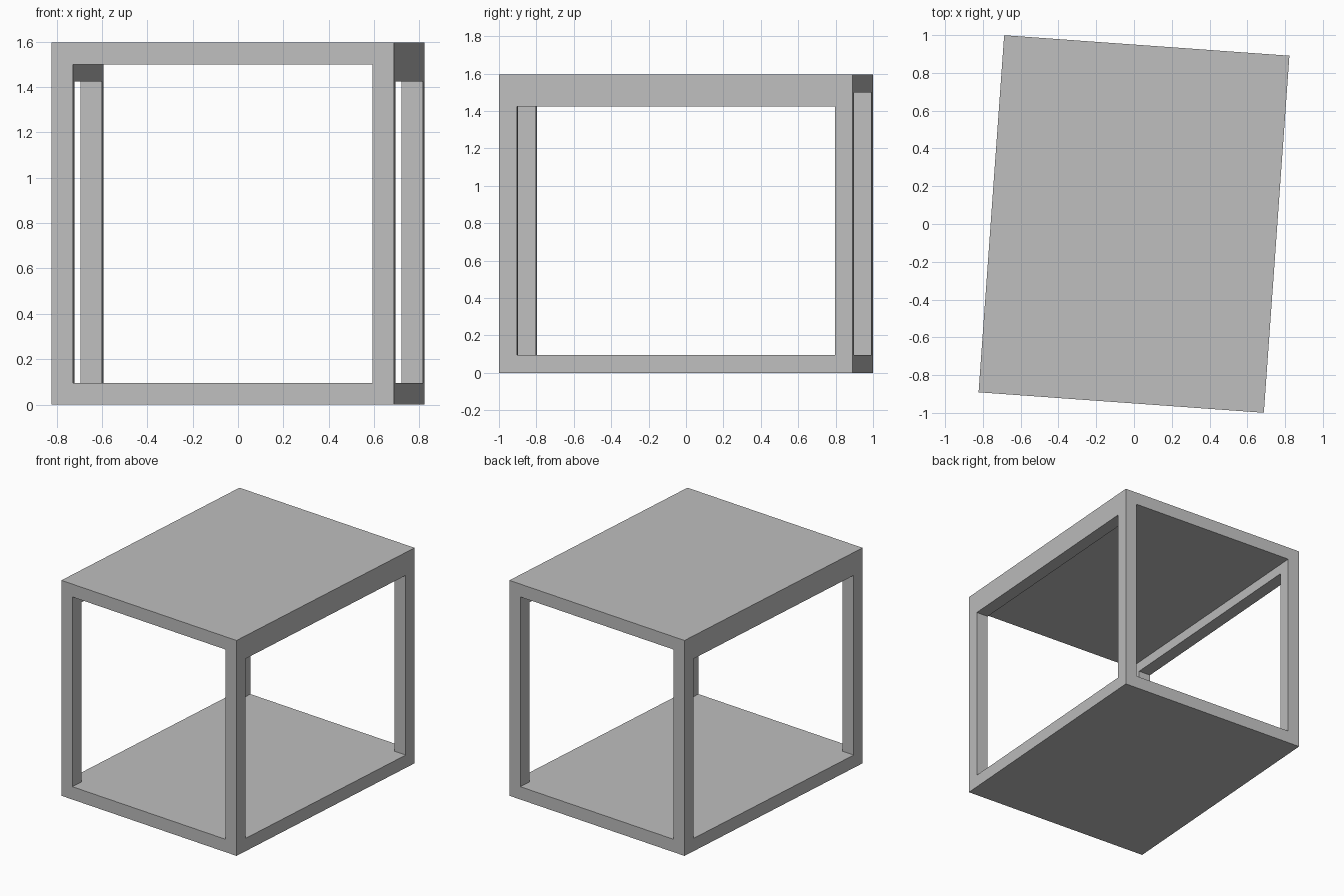
import bpy
from math import radians
from mathutils import Matrix, Vector

if "Cube" in bpy.data.objects:
    bpy.data.objects.remove(bpy.data.objects["Cube"], do_unlink=True)

WIDTH, DEPTH, HEIGHT = 1.514, 1.895, 1.595
BOARD = 0.095          # thickness of panels, legs and rails
RAIL_DROP = 0.075      # height of the rails below the top panel
TURN = Matrix.Rotation(radians(-4.1), 4, "Z")

grey = bpy.data.materials.new("plain_grey")
grey.use_nodes = True
colour = (0.52, 0.52, 0.52, 1)
grey.diffuse_color = colour
grey.node_tree.nodes["Principled BSDF"].inputs["Base Color"].default_value = colour


def box(name, centre, size):
    """Flat-shaded box, turned with the whole table about the vertical axis."""
    bpy.ops.mesh.primitive_cube_add(size=1)
    obj = bpy.context.object
    obj.name = obj.data.name = name
    obj.data.transform(TURN @ Matrix.Translation(centre) @ Matrix.Diagonal(Vector(size)).to_4x4())
    obj.data.materials.append(grey)
    return obj


# Top and bottom panels
panel = (WIDTH, DEPTH, BOARD)
box("bottom_panel", (0, 0, BOARD / 2), panel)
box("top_panel", (0, 0, HEIGHT - BOARD / 2), panel)

# Corner legs, and the rail under the top along each side
leg_x = (WIDTH - BOARD) / 2
leg_y = (DEPTH - BOARD) / 2
inner_top = HEIGHT - BOARD
for side, sx in (("left", 1), ("right", -1)):
    for end, sy in (("front", -1), ("back", 1)):
        box(f"{end}_{side}_leg", (sx * leg_x, sy * leg_y, HEIGHT / 2),
            (BOARD, BOARD, inner_top - BOARD))
    box(f"{side}_rail", (sx * leg_x, 0, inner_top - RAIL_DROP / 2),
        (BOARD, DEPTH - 2 * BOARD, RAIL_DROP))
